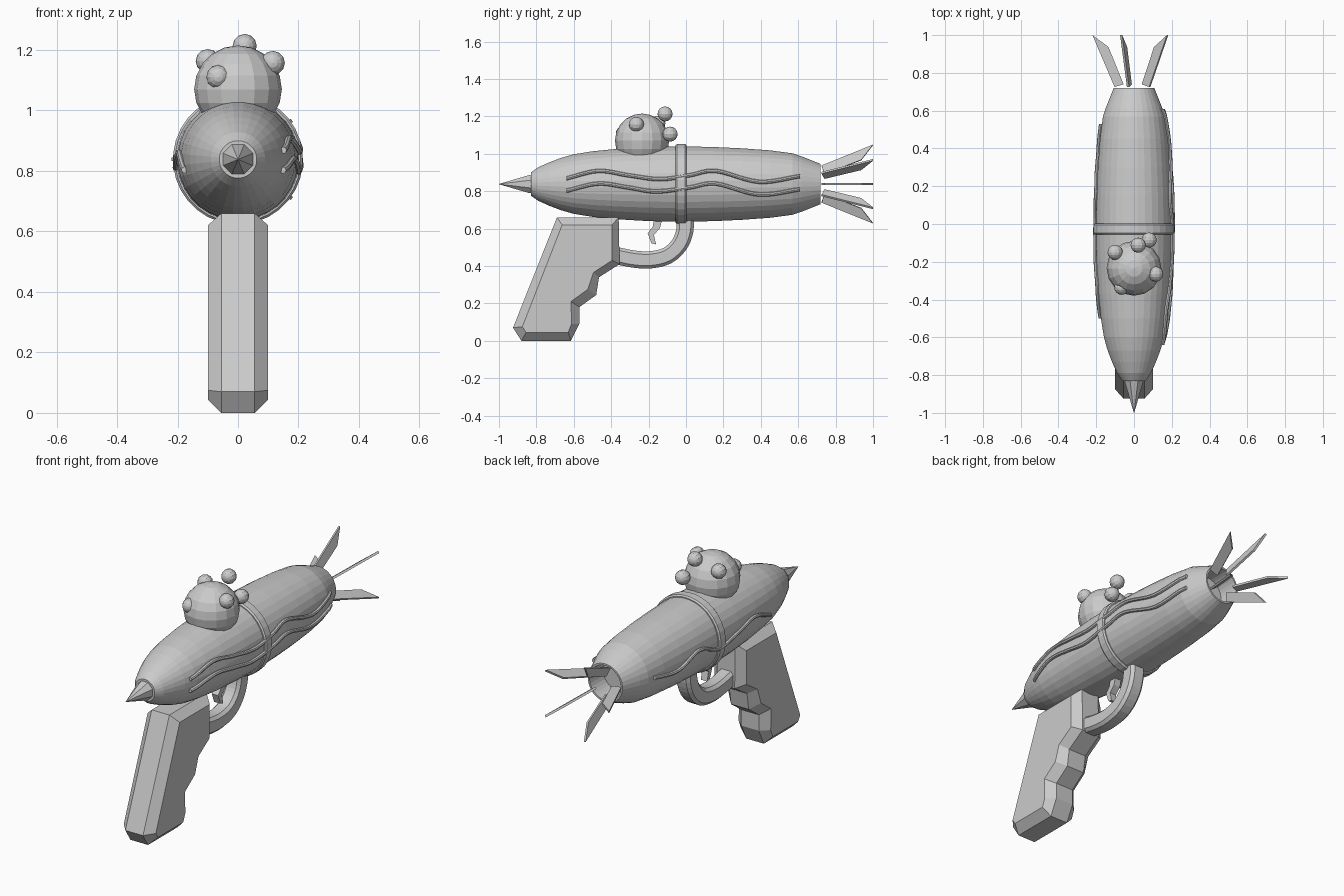
import bpy, bmesh, math
from mathutils import Vector

if "Cube" in bpy.data.objects:
    bpy.data.objects.remove(bpy.data.objects["Cube"])

ZC = 0.838  # height of the barrel axis

grey = bpy.data.materials.new("plain_grey")
grey.diffuse_color = (0.6, 0.6, 0.6, 1)
grey.use_nodes = True
grey.node_tree.nodes["Principled BSDF"].inputs["Base Color"].default_value = grey.diffuse_color


def finish(name, bm):
    bmesh.ops.remove_doubles(bm, verts=bm.verts, dist=1e-5)
    bmesh.ops.recalc_face_normals(bm, faces=bm.faces)
    me = bpy.data.meshes.new(name)
    bm.to_mesh(me)
    bm.free()
    me.materials.append(grey)
    ob = bpy.data.objects.new(name, me)
    bpy.context.collection.objects.link(ob)
    return ob


def skin(name, rings, closed=False, caps=True):
    """Join rings of points with quads."""
    bm = bmesh.new()
    vs = [[bm.verts.new(p) for p in ring] for ring in rings]
    n = len(rings[0])
    pairs = list(zip(vs, vs[1:])) + ([(vs[-1], vs[0])] if closed else [])
    for a, b in pairs:
        for i in range(n):
            j = (i + 1) % n
            bm.faces.new((a[i], a[j], b[j], b[i]))
    if caps and not closed:
        bm.faces.new(vs[0])
        bm.faces.new(vs[-1])
    return finish(name, bm)


def lathe(name, profile, seg, closed=False):
    """Turn (y, radius) points around the barrel axis."""
    angles = [2 * math.pi * (i + 0.5) / seg for i in range(seg)]
    return skin(name, [[(r * math.cos(a), y, ZC + r * math.sin(a)) for a in angles]
                       for y, r in profile], closed)


def smooth_path(pts, steps):
    """Catmull-Rom interpolation through points."""
    pts = [Vector(p) for p in pts]
    p = [2 * pts[0] - pts[1]] + pts + [2 * pts[-1] - pts[-2]]
    out = []
    for i in range(1, len(p) - 2):
        a, b, c, d = p[i - 1:i + 3]
        for s in range(steps):
            t = s / steps
            out.append(0.5 * (2 * b + (c - a) * t + (2 * a - 5 * b + 4 * c - d) * t * t
                              + (3 * b - a - 3 * c + d) * t ** 3))
    return out + [pts[-1]]


def sweep(name, path, section):
    """Sweep a (side, normal) section along a path."""
    rings = []
    for i, p in enumerate(path):
        t = (path[min(i + 1, len(path) - 1)] - path[max(i - 1, 0)]).normalized()
        side = Vector((1, 0, 0))
        side = (side - t * side.dot(t)).normalized()
        up = t.cross(side)
        rings.append([p + side * u + up * v for u, v in section])
    return skin(name, rings)


# Barrel with a hollow rear end
BODY = [(-0.83, 0.062), (-0.79, 0.09), (-0.73, 0.117), (-0.67, 0.14), (-0.6, 0.16),
        (-0.5, 0.176), (-0.37, 0.189), (-0.2, 0.199), (-0.03, 0.203), (0.15, 0.199),
        (0.3, 0.192), (0.45, 0.181), (0.57, 0.165), (0.62, 0.148), (0.67, 0.128), (0.72, 0.108)]
lathe("barrel", BODY + [(0.72, 0.098), (0.6, 0.095)], 32)

# Nose cone
lathe("nose_cone", [(-0.82, 0.053), (-0.835, 0.053), (-1.0, 0.001)], 8)

# Band around the middle
lathe("middle_band", [(-0.056, 0.195), (-0.056, 0.208), (-0.048, 0.215), (-0.005, 0.215),
                      (0.003, 0.208), (0.003, 0.195)], 32, closed=True)

# Five blade fins around the rear opening
FIN = [(0.725, 0.103), (1.0, 0.22), (0.937, 0.135), (0.74, 0.055)]
for k in range(5):
    a = math.pi + k * 2 * math.pi / 5
    out = Vector((math.cos(a), 0, math.sin(a)))
    flat = Vector((-math.sin(a), 0, math.cos(a))) * 0.006
    skin(f"fin_{k + 1}", [[out * r + Vector((0, y, ZC)) + flat * s for y, r in FIN]
                          for s in (-1, 1)])

# Grip: outer outline in the middle, inset outline on the sides
OUTER = [(-0.69, 0.66), (-0.36, 0.66), (-0.355, 0.41), (-0.465, 0.34), (-0.48, 0.245),
         (-0.57, 0.18), (-0.57, 0.09), (-0.615, 0.0), (-0.88, 0.0), (-0.925, 0.07)]
INNER = [(-0.662, 0.62), (-0.395, 0.62), (-0.395, 0.43), (-0.495, 0.365), (-0.525, 0.275),
         (-0.615, 0.21), (-0.612, 0.09), (-0.63, 0.045), (-0.855, 0.045), (-0.875, 0.075)]
skin("grip", [[(x, y, z) for y, z in o] for x, o in
              ((-0.1, INNER), (-0.055, OUTER), (0.055, OUTER), (0.1, INNER))])

# Trigger guard with chamfered section
w, h, c = 0.045, 0.046, 0.016
section = [(w, h - c), (w - c, h), (c - w, h), (-w, h - c),
           (-w, c - h), (c - w, -h), (w - c, -h), (w, c - h)]
guard = [(0, -0.37, 0.455), (0, -0.28, 0.437), (0, -0.19, 0.433), (0, -0.1, 0.455),
         (0, -0.035, 0.515), (0, -0.006, 0.59), (0, -0.005, 0.66)]
sweep("trigger_guard", smooth_path(guard, 3), section)

# Trigger
TRIGGER = [(-0.17, 0.66), (-0.125, 0.66), (-0.14, 0.60), (-0.172, 0.567), (-0.16, 0.515),
           (-0.185, 0.522), (-0.205, 0.575), (-0.178, 0.61)]
skin("trigger", [[(x, y, z) for y, z in TRIGGER] for x in (-0.02, 0.02)])


# Wavy tubes lying on the barrel sides
def radius(y):
    for (y0, r0), (y1, r1) in zip(BODY, BODY[1:]):
        if y0 <= y <= y1:
            return r0 + (r1 - r0) * (y - y0) / (y1 - y0)


def wavy_tube(name, side, pts):
    path = smooth_path([(0, y, z) for y, z in pts], 6)
    for p in path:
        p.x = side * (math.sqrt(radius(p.y) ** 2 - (p.z - ZC) ** 2) + 0.004)
    # section plane stands across the tube, so sweep by hand along y
    rings = []
    for p in path:
        rings.append([p + Vector((0.011 * math.cos(a), 0, 0.011 * math.sin(a)))
                      for a in (i * math.pi / 4 for i in range(8))])
    skin(name, rings)


wavy_tube("right_upper_tube", 1, [(-0.64, 0.868), (-0.47, 0.908), (-0.31, 0.885), (-0.14, 0.864),
                                  (0.02, 0.885), (0.16, 0.908), (0.39, 0.85), (0.61, 0.88)])
wavy_tube("right_lower_tube", 1, [(-0.64, 0.802), (-0.47, 0.84), (-0.31, 0.82), (-0.16, 0.798),
                                  (0.02, 0.82), (0.16, 0.84), (0.39, 0.782), (0.61, 0.81)])
wavy_tube("left_tube", -1, [(-0.5, 0.803), (-0.34, 0.86), (-0.17, 0.835), (0.0, 0.81),
                            (0.17, 0.865), (0.35, 0.815), (0.53, 0.84)])


# Dome on top and its round knobs
def ball(name, centre, r, u, v, along_y):
    bm = bmesh.new()
    bmesh.ops.create_uvsphere(bm, u_segments=u, v_segments=v, radius=r)
    for p in bm.verts:
        if along_y:
            p.co = Vector((p.co.x, -p.co.z, p.co.y))
        p.co += Vector(centre)
    finish(name, bm)


ball("dome", (0, -0.235, 1.07), 0.145, 16, 10, False)
KNOBS = [(-0.1, -0.15, 1.163), (0.022, -0.112, 1.213), (0.08, -0.085, 1.105),
         (0.115, -0.265, 1.157), (-0.065, -0.335, 1.11)]
for i, k in enumerate(KNOBS):
    ball(f"knob_{i + 1}", k, 0.04, 12, 8, True)
